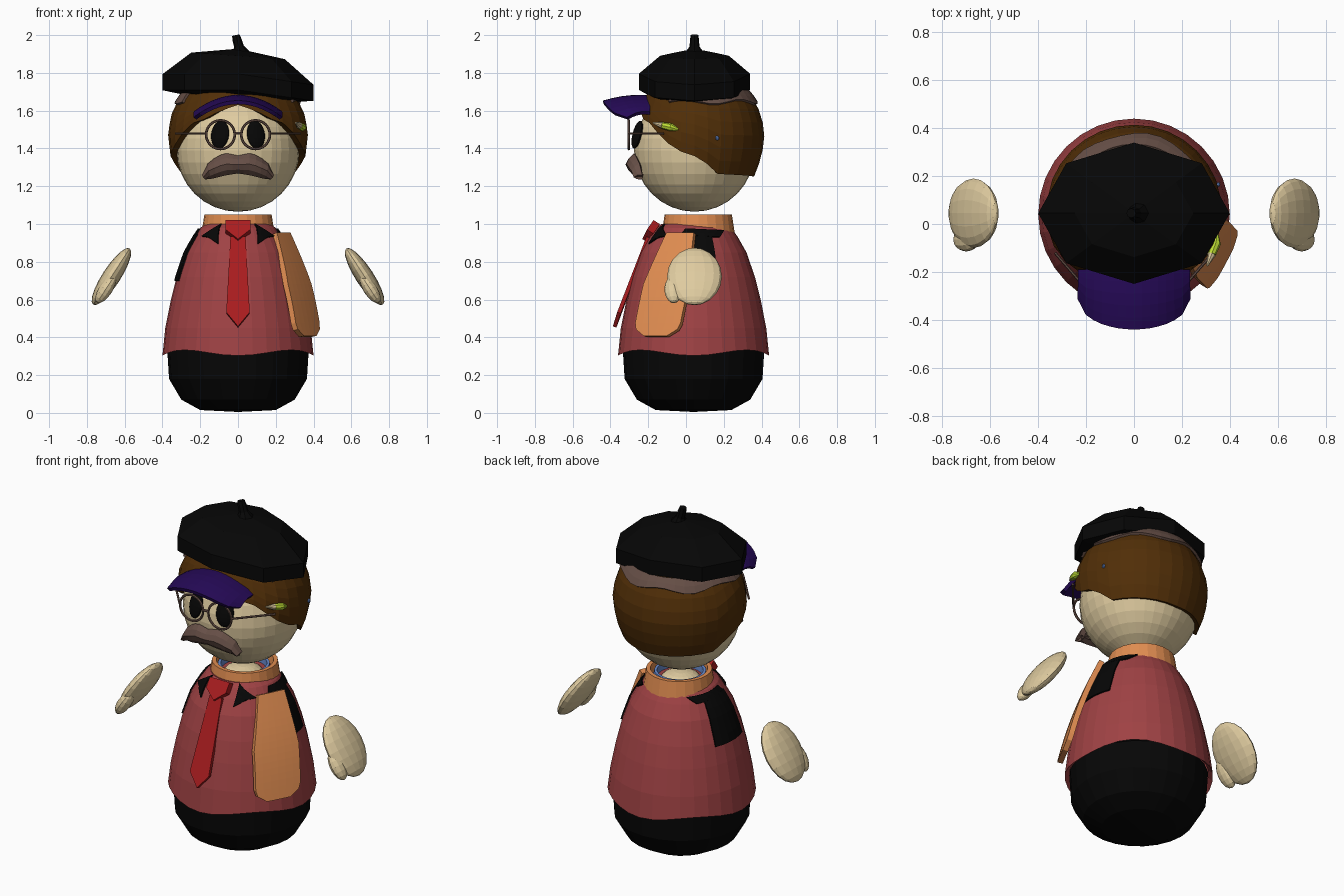
import bpy, bmesh, math
from mathutils import Vector, Matrix

if "Cube" in bpy.data.objects:
    bpy.data.objects.remove(bpy.data.objects["Cube"])

CY = 0.04  # depth of the body axis


def material(name, r, g, b):
    m = bpy.data.materials.new(name)
    m.diffuse_color = (*[(c / 255) ** 2.2 for c in (r, g, b)], 1)
    m.use_nodes = True
    m.node_tree.nodes["Principled BSDF"].inputs["Base Color"].default_value = m.diffuse_color
    return m


SKIN = material("skin", 222, 202, 158)
BLACK = material("black", 15, 15, 15)
BROWN = material("hair brown", 82, 50, 16)
MAUVE = material("mauve brown", 102, 80, 72)
MAROON = material("maroon cloth", 158, 68, 70)
ORANGE = material("orange cloth", 224, 140, 82)
RED = material("tie red", 168, 34, 36)
PURPLE = material("visor purple", 42, 18, 88)
LIME = material("lime", 190, 222, 56)
BLUE = material("shirt blue", 104, 138, 205)


def build(name, verts, faces, mat, thick=0.0, offset=0.0):
    me = bpy.data.meshes.new(name)
    bm = bmesh.new()
    vs = [bm.verts.new(v) for v in verts]
    for f in faces:
        bm.faces.new([vs[i] for i in f])
    bmesh.ops.remove_doubles(bm, verts=bm.verts[:], dist=1e-5)
    bmesh.ops.recalc_face_normals(bm, faces=bm.faces[:])
    bm.to_mesh(me)
    bm.free()
    me.materials.append(mat)
    ob = bpy.data.objects.new(name, me)
    bpy.context.collection.objects.link(ob)
    if thick:
        s = ob.modifiers.new("thickness", 'SOLIDIFY')
        s.thickness, s.offset = thick, offset
    return ob


def grid(name, func, nu, nv, mat, thick=0.0, offset=0.0):
    """Sheet from func(u, v), u and v in 0..1."""
    verts = [func(i / nu, j / nv) for j in range(nv + 1) for i in range(nu + 1)]
    w = nu + 1
    faces = [(j * w + i, j * w + i + 1, j * w + w + i + 1, j * w + w + i)
             for j in range(nv) for i in range(nu)]
    return build(name, verts, faces, mat, thick, offset)


def around(az, r, z, cy=CY):
    a = math.radians(az)  # 0 is the front, 90 the right side
    return Vector((r * math.sin(a), cy - r * math.cos(a), z))


def interp(table, t):
    for (a, p), (b, q) in zip(table, table[1:]):
        if t <= b:
            return p + (q - p) * max(0, (t - a) / (b - a))
    return table[-1][1]


def lathe(name, prof, seg, mat, cy=CY, shape=lambda p, k: p):
    n = len(prof) - 1
    return grid(name, lambda u, v: shape(around(360 * u, *prof[round(v * n)], cy), round(v * n)),
                seg, n, mat)


def ellipsoid(name, loc, scale, mat, rot=None, seg=16, rings=10):
    me = bpy.data.meshes.new(name)
    bm = bmesh.new()
    bmesh.ops.create_uvsphere(bm, u_segments=seg, v_segments=rings, radius=1)
    m = Matrix.Translation(loc) @ (rot or Matrix()) @ Matrix.Diagonal((*scale, 1))
    bmesh.ops.transform(bm, matrix=m, verts=bm.verts[:])
    bm.to_mesh(me)
    bm.free()
    me.materials.append(mat)
    ob = bpy.data.objects.new(name, me)
    bpy.context.collection.objects.link(ob)
    return ob


def tube(name, pts, radii, mat, seg=8):
    """Round bar through points, closed at both ends."""
    pts = [Vector(p) for p in pts]
    q = (pts[-1] - pts[0]).to_track_quat('Z', 'Y')
    pts, radii = [pts[0]] + pts + [pts[-1]], [0] + list(radii) + [0]
    n = len(pts) - 1

    def f(u, v):
        k, a = round(v * n), math.tau * u
        return pts[k] + q @ Vector((radii[k] * math.cos(a), radii[k] * math.sin(a), 0))
    return grid(name, f, seg, n, mat)


# Lower body and coat with wavy hem
lathe("lower_body", [(0, .005), (.2, .015), (.3, .07), (.365, .18), (.375, .34), (.3, .4), (0, .4)], 24, BLACK)
COAT = [(.30, .40), (.45, .385), (.6, .355), (.72, .325), (.85, .28), (.93, .235), (.98, .20), (1.0, .17)]


def hem(p, k):
    if k < 2:
        p.z += .018 - .015 * math.cos(4 * math.atan2(p.x, CY - p.y))
    return p


lathe("coat", [(.375, .32), (.40, .30)] + [(r, z) for z, r in COAT[1:]] + [(0, .985)], 32, MAROON, shape=hem)

# Collars and neck
lathe("outer_collar", [(.14, .95), (.195, .94), (.178, 1.05), (.155, 1.05), (.14, .95)], 24, ORANGE, .065)
lathe("shirt_collar", [(.12, .96), (.15, .96), (.14, 1.035), (.125, 1.035), (.12, .96)], 24, BLUE, .055)
ellipsoid("neck", (0, .05, .97), (.115, .115, .06), SKIN)


def coat_patch(name, corners, mat, n=5):
    """Thin plate hugging the coat; corners are (azimuth, height)."""
    a, b, c, d = [Vector(p) for p in corners]

    def f(u, v):
        p = a.lerp(b, u).lerp(d.lerp(c, u), v)
        return around(p.x, interp(COAT, p.y) + .005, p.y)
    return grid(name, f, n, n, mat, .008)


# Openings at the arms, shoulder bands and lapels
for side, s in (("left", -1), ("right", 1)):
    coat_patch(side + "_arm_opening", [(s * 70, .70), (s * 112, .70), (s * 114, .945), (s * 70, .945)], BLACK)
    coat_patch(side + "_shoulder_band", [(s * 72, .94), (s * 125, .93), (s * 138, .965), (s * 78, .975)], BLACK)
    coat_patch(side + "_lapel", [(s * 24, .895), (s * 40, .93), (s * 54, .935), (s * 30, 1.0)], BLACK)

# Tie
build("tie", [(-.04, -.20, .93), (.04, -.20, .93), (.062, -.355, .53), (0, -.378, .455), (-.062, -.355, .53)],
      [(0, 1, 2, 3, 4)], RED, .02)
build("tie_knot", [(-.065, -.155, 1.01), (.065, -.155, 1.01), (.065, -.19, .96), (0, -.215, .91), (-.065, -.19, .96)],
      [(0, 1, 2, 3, 4)], RED, .04)


# Loose sash over the right shoulder, hanging to a rounded end
def sash(u, v):
    z = .95 - .545 * v
    half = .08 + .055 * min(1, v * 2)
    if v > .88:
        half *= math.sqrt(max(.2, 1 - ((v - .88) / .14) ** 2))
    t = (2 * u - 1) * half + .05 * (1 - v)
    r = .235 + .185 * v - .25 * t * t
    a = math.radians(-28)
    out, tan = Vector((math.cos(a), math.sin(a), 0)), Vector((-math.sin(a), math.cos(a), 0))
    return Vector((0, CY, z)) + out * (r + .02 * math.sin(math.pi * v)) + tan * t


grid("sash", sash, 6, 16, ORANGE, .03)

# Floating hands with thumbs
for side, s in (("left", -1), ("right", 1)):
    rot = Matrix.Rotation(math.radians(-s * 33), 4, 'Y')
    ellipsoid(side + "_hand", (s * .67, .045, .722), (.048, .145, .178), SKIN, rot)
    ellipsoid(side + "_thumb", (s * .70, -.065, .655), (.036, .05, .085), SKIN, rot, 12, 8)

# Head, hair and the band above it
ellipsoid("head", (0, .045, 1.39), (.325, .32, .325), SKIN, None, 32, 16)
HAIR = [(1.25, .315), (1.36, .357), (1.47, .37), (1.57, .357), (1.66, .315), (1.75, .24)]
EDGE = [(0, 1.63), (18, 1.60), (35, 1.55), (48, 1.53), (62, 1.45), (75, 1.39), (95, 1.35), (112, 1.265), (180, 1.25)]


def hair_point(az, z, grow=0.0):
    front = max(0, math.cos(math.radians(az)))
    return around(az, interp(HAIR, z) * (1 - .14 * front * front) + grow, z, .045)


def hair(u, v):
    az = 360 * u - 180
    low = interp(EDGE, abs(az))
    if v == 0:  # inner lip tucked into the head
        return around(az, math.sqrt(max(0, .31 ** 2 - (low + .01 - 1.39) ** 2)), low + .01, .045)
    return hair_point(az, low + (1.75 - low) * (v * 8 - 1) / 7)


grid("hair", hair, 32, 8, BROWN)
grid("hair_band", lambda u, v: hair_point(65 + 230 * u, 1.645 + .012 * math.sin(u * 25) * (1 - v) + .06 * v, .006),
     24, 2, MAUVE, .014)


# Beret, tilted to one side, with its stalk
def beret(u, v):
    f, z = [(0, 1.68), (.72, 1.655), (1, 1.70), (1, 1.785), (.62, 1.88), (0, 1.918)][round(v * 5)]
    a = math.tau * u
    x = .4 * f * math.cos(a)
    return Vector((x, .045 + .295 * f * math.sin(a), z - .07 * x - .03 * (f == 1) * abs(math.cos(a)) + .01))


grid("beret", beret, 8, 5, BLACK)
tube("beret_stalk", [(.01, .045, 1.90), (.005, .045, 1.94), (-.005, .045, 1.975), (-.012, .045, 2.0)],
     [.055, .026, .024, .02], BLACK)


# Visor
def visor(u, v):
    x = .228 * (2 * u - 1)
    k = (x / .228) ** 2
    y1 = -.31 - .128 * math.sqrt(max(0, 1 - k))
    return Vector((x, -.19 + (y1 + .19) * v, 1.672 - .085 * k - .028 * v + .012 * math.sin(math.pi * v)))


grid("visor", visor, 14, 5, PURPLE, .02)


# Eyes and round glasses
def ring(x):
    def f(u, v):
        a, b = math.tau * u, math.tau * v
        r = .076 + .007 * math.cos(b)
        return Vector((x + r * math.cos(a), -.303 + .007 * math.sin(b), 1.473 + r * math.sin(a)))
    return f


for side, s in (("left", -1), ("right", 1)):
    rot = Matrix.Rotation(math.radians(s * 18), 4, 'Z') @ Matrix.Rotation(math.radians(-14), 4, 'X')
    ellipsoid(side + "_eye", (s * .095, -.258, 1.473), (.05, .022, .076), BLACK, rot)
    grid(side + "_glasses_rim", ring(s * .093), 24, 6, MAUVE)
    tube(side + "_glasses_arm", [(s * .172, -.303, 1.478), (s * .33, -.12, 1.478)], [.006, .006], MAUVE, 6)
tube("glasses_bridge", [(-.018, -.303, 1.48), (.018, -.303, 1.48)], [.007, .007], MAUVE, 6)

# Moustache: bulging sheet between an upper and a lower line
UP = [(0, 1.35), (.07, 1.366), (.13, 1.33), (.16, 1.30), (.178, 1.252)]
DOWN = [(0, 1.28), (.07, 1.268), (.13, 1.253), (.178, 1.25)]


def moustache(u, v):
    x = .178 * (2 * u - 1)
    a = abs(x)
    z = interp(DOWN, a) * (1 - v) + interp(UP, a) * v
    return Vector((x, -.27 + 1.3 * x * x - .035 * math.sin(math.pi * v), z))


grid("moustache", moustache, 12, 4, MAUVE, .03)

# Pencil behind the right ear and a small pin
tube("pencil", [(.325, -.125, 1.522), (.342, -.08, 1.512), (.345, -.04, 1.50)], [.018, .021, .008], LIME)
tube("pencil_tip", [(.305, -.175, 1.535), (.325, -.125, 1.522)], [.004, .018], SKIN)
ellipsoid("hair_pin", (.352, .165, 1.455), (.008, .01, .012), BLUE, None, 8, 6)
